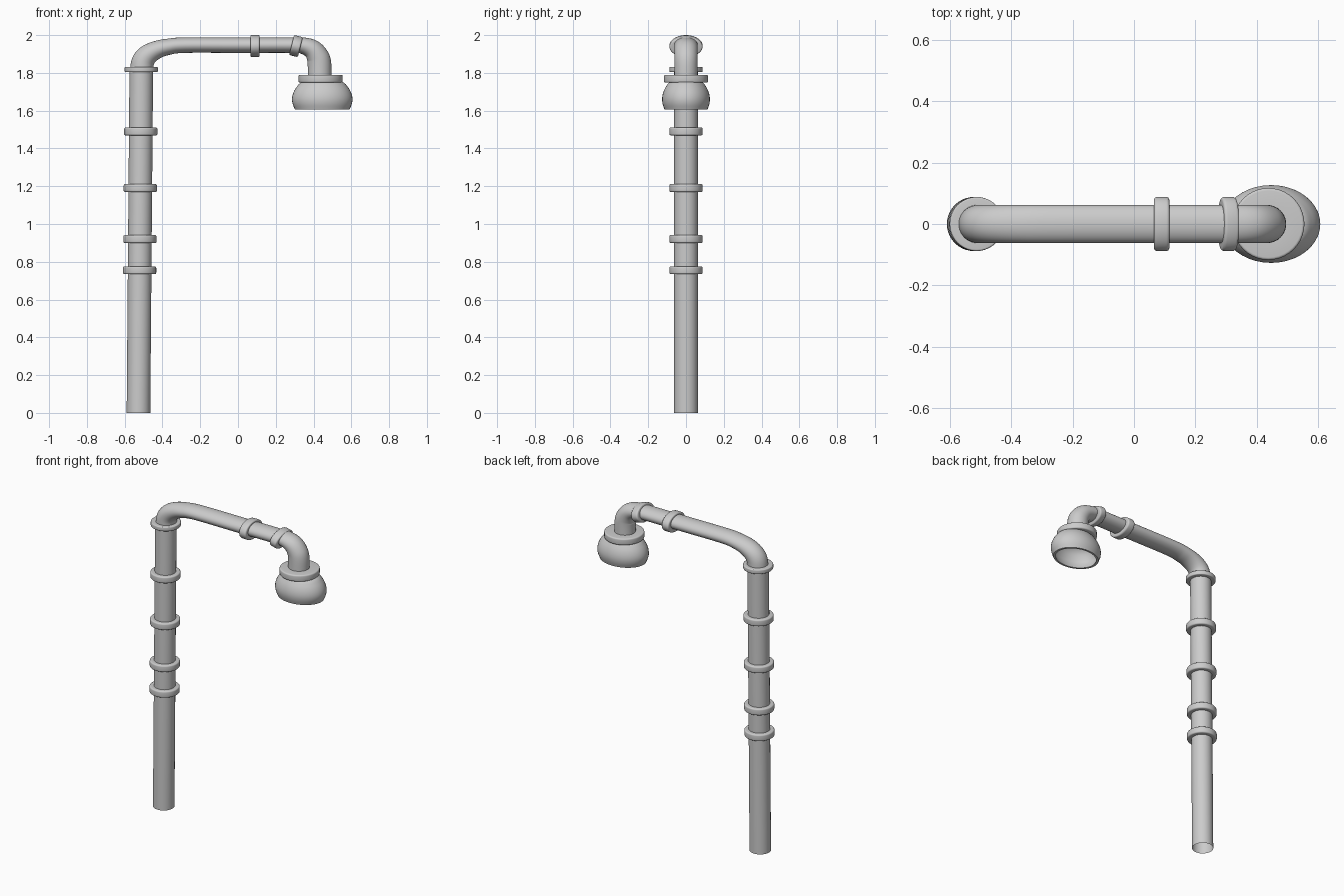
import bpy, math
from mathutils import Matrix, Vector

if "Cube" in bpy.data.objects:
    bpy.data.objects.remove(bpy.data.objects["Cube"])

N = 40


def skin(name, rings, closed=False):
    """Join equal-sized rings of points into a smooth surface."""
    n = len(rings[0])
    verts = [p for r in rings for p in r]
    count = len(rings)
    faces = []
    for i in range(count if closed else count - 1):
        a, b = i * n, ((i + 1) % count) * n
        faces += [(a + j, a + (j + 1) % n, b + (j + 1) % n, b + j) for j in range(n)]
    me = bpy.data.meshes.new(name)
    me.from_pydata(verts, [], faces)
    me.update()
    ob = bpy.data.objects.new(name, me)
    bpy.context.collection.objects.link(ob)
    bpy.context.view_layer.objects.active = ob
    ob.select_set(True)
    bpy.ops.object.mode_set(mode='EDIT')
    bpy.ops.mesh.select_all(action='SELECT')
    bpy.ops.mesh.normals_make_consistent(inside=False)
    bpy.ops.object.mode_set(mode='OBJECT')
    bpy.ops.object.shade_smooth_by_angle(angle=math.radians(40))
    ob.select_set(False)
    return ob


def lathe(name, profile, loc, scale=(1, 1, 1), tilt=0.0, closed=False):
    """Turn an (r, z) profile round its axis, then scale, tilt about y, move."""
    m = (Matrix.Translation(loc) @ Matrix.Rotation(tilt, 4, 'Y')
         @ Matrix.Diagonal((*scale, 1)))
    rings = [[m @ Vector((r * math.cos(2 * math.pi * j / N),
                          r * math.sin(2 * math.pi * j / N), z)) for j in range(N)]
             for r, z in profile]
    return skin(name, rings, closed)


def smooth(points, steps=5):
    """Catmull-Rom curve through the points."""
    pts = [Vector(p) for p in points]
    pts = [2 * pts[0] - pts[1]] + pts + [2 * pts[-1] - pts[-2]]
    out = []
    for i in range(1, len(pts) - 2):
        a, b, c, d = pts[i - 1:i + 3]
        for s in range(steps):
            t = s / steps
            out.append(0.5 * (2 * b + (c - a) * t + (2 * a - 5 * b + 4 * c - d) * t ** 2
                              + (3 * b - a - 3 * c + d) * t ** 3))
    return out + [pts[-2]]


def band(name, loc, h, r=0.088, inner=0.055, scale=(1, 1, 1), tilt=0.0):
    """Collar with rounded outer edges."""
    b = h * 0.4
    prof = [(inner, -h)]
    for z0, a0 in ((-h + b, -90), (h - b, 0)):
        for k in range(5):
            a = math.radians(a0 + k * 22.5)
            prof.append((r - b + b * math.cos(a), z0 + b * math.sin(a)))
    prof.append((inner, h))
    return lathe(name, prof, loc, scale, tilt, closed=True)


# Slightly leaning pole, open at the foot
def pole_x(z):
    return -0.527 + 0.015 * z / 1.82


skin("pole", [[(pole_x(z) + 0.0625 * math.cos(2 * math.pi * j / N),
                0.0625 * math.sin(2 * math.pi * j / N), z) for j in range(N)]
              for z in (0, 0.6, 1.2, 1.82)])

# Pole collars
for i, z in enumerate((0.755, 0.92, 1.19, 1.49)):
    band(f"pole_collar_{i + 1}", (pole_x(z), 0, z), 0.021)
band("pole_top_collar", (pole_x(1.818), 0, 1.818), 0.014)

# Arm: (x, z, half thickness in the bending plane)
path = smooth([(-0.511, 1.81, 0.0615), (-0.503, 1.86, 0.06), (-0.477, 1.895, 0.055),
               (-0.43, 1.922, 0.048), (-0.37, 1.938, 0.043), (-0.28, 1.947, 0.041),
               (0.0, 1.947, 0.041), (0.29, 1.947, 0.041), (0.345, 1.944, 0.044),
               (0.392, 1.925, 0.052), (0.42, 1.89, 0.059), (0.431, 1.85, 0.0625),
               (0.433, 1.76, 0.0625)])
rings = []
for i, p in enumerate(path):
    d = path[min(i + 1, len(path) - 1)] - path[max(i - 1, 0)]
    d = Vector((d.x, d.y)).normalized()
    rings.append([(p.x - d.y * p.z * math.cos(t), 0.062 * math.sin(t),
                   p.y + d.x * p.z * math.cos(t))
                  for t in (2 * math.pi * j / N for j in range(N))])
skin("arm", rings)

# Arm collars, flattened like the arm
flat = (0.66, 1, 1)
band("arm_collar_1", (0.09, 0, 1.942), 0.025, scale=flat, tilt=math.pi / 2)
band("arm_collar_2", (0.307, 0, 1.942), 0.024, scale=(0.62, 1, 1),
     tilt=math.pi / 2 + math.radians(14))

# Lamp neck collar
band("lamp_collar", (0.4375, 0, 1.769), 0.021, r=0.117)

# Oval lamp shade, hollow below
outer = smooth([(0.05, 1.762, 0), (0.108, 1.752, 0), (0.136, 1.725, 0), (0.153, 1.695, 0),
                (0.16, 1.665, 0), (0.157, 1.637, 0), (0.145, 1.607, 0)], 4)
inner = smooth([(0.130, 1.607, 0), (0.143, 1.637, 0), (0.145, 1.665, 0),
                (0.125, 1.71, 0), (0.08, 1.738, 0), (0.001, 1.742, 0)], 4)
lathe("lamp_shade", [(p.x, p.y) for p in outer + inner], (0.446, 0, 0), (1, 0.79, 1))
